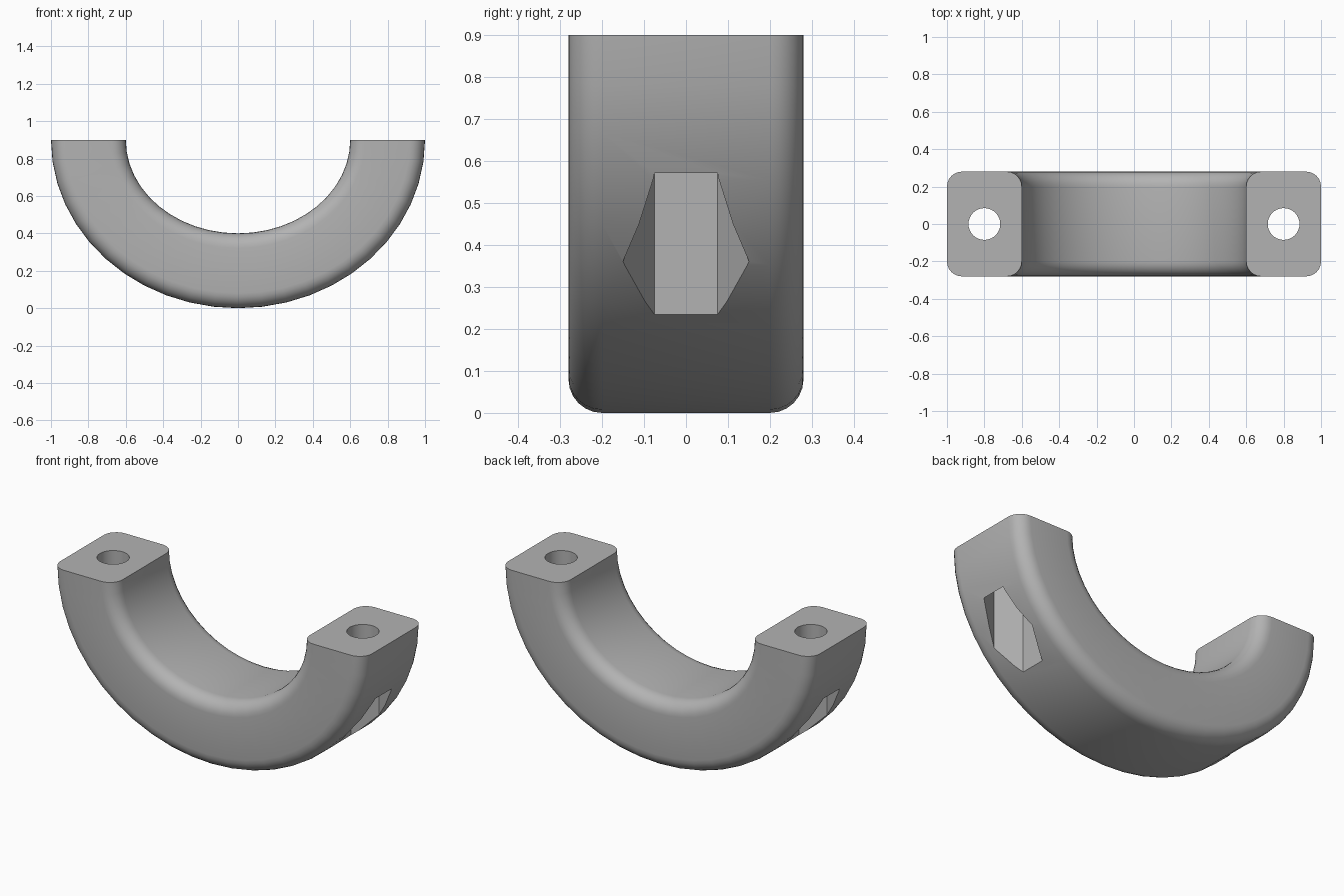
import bpy, bmesh, math
from mathutils import Vector, Matrix

old = bpy.data.objects.get("Cube")
if old:
    bpy.data.objects.remove(old, do_unlink=True)

# Main sizes
TOP = 0.9
THICK = 0.4
INNER_X, INNER_Z = 0.6, 0.5
HALF_DEPTH = 0.28
ROUND = 0.08
STEPS = 24
BOLT_X = 0.8

grey = bpy.data.materials.new("plain grey")
grey.use_nodes = True
colour = (0.45, 0.45, 0.45, 1)
grey.diffuse_color = colour
grey.node_tree.nodes["Principled BSDF"].inputs["Base Color"].default_value = colour


def add_object(name, bm):
    bmesh.ops.recalc_face_normals(bm, faces=bm.faces)
    mesh = bpy.data.meshes.new(name)
    bm.to_mesh(mesh)
    bm.free()
    mesh.materials.append(grey)
    obj = bpy.data.objects.new(name, mesh)
    bpy.context.collection.objects.link(obj)
    return obj


def rounded_section(arc=6):
    """Rounded rectangle: u runs outward through the band, v along its depth."""
    points = []
    corners = [(1, 1), (0, 1), (0, -1), (1, -1)]
    for quarter, (side, sign) in enumerate(corners):
        cu = THICK - ROUND if side else ROUND
        cv = sign * (HALF_DEPTH - ROUND)
        for i in range(arc + 1):
            a = math.pi / 2 * (quarter + i / arc)
            points.append((cu + ROUND * math.cos(a), cv + ROUND * math.sin(a)))
    return points


# Half-ring band swept through a half turn, with flat ends
bm = bmesh.new()
section = rounded_section()
rings = []
for step in range(STEPS + 1):
    a = math.pi * step / STEPS
    rings.append([bm.verts.new(((INNER_X + u) * math.cos(a), v,
                                TOP - (INNER_Z + u) * math.sin(a)))
                  for u, v in section])
for r0, r1 in zip(rings, rings[1:]):
    for i in range(len(section)):
        j = (i + 1) % len(section)
        bm.faces.new((r0[i], r0[j], r1[j], r1[i]))
bm.faces.new(rings[0])
bm.faces.new(rings[-1])
band = add_object("clamp_half", bm)


def prism(name, x, radius, sides, bottom, top, turn=0):
    bm = bmesh.new()
    place = (Matrix.Translation((x, 0, (bottom + top) / 2))
             @ Matrix.Rotation(turn, 4, "Z"))
    bmesh.ops.create_cone(bm, cap_ends=True, segments=sides, radius1=radius,
                          radius2=radius, depth=top - bottom, matrix=place)
    obj = add_object(name, bm)
    obj.hide_render = True
    return obj


# Bolt holes and six-sided nut pockets, cut from both arms
bpy.context.view_layer.objects.active = band
for side in (-1, 1):
    pocket = prism("nut_pocket_cutter", side * BOLT_X, 0.15, 6, -0.2, 0.75)
    # Turn the pocket so that two flats face along x
    corner = min(pocket.data.vertices, key=lambda v: -v.co.y)
    if corner.co.y < 0.145:
        spin = Matrix.Rotation(math.pi / 6, 4, "Z")
        centre = Matrix.Translation((side * BOLT_X, 0, 0))
        pocket.data.transform(centre @ spin @ centre.inverted())
    hole = prism("bolt_hole_cutter", side * BOLT_X, 0.085, 32, -0.3, 1.2)
    for cutter in (pocket, hole):
        cut = band.modifiers.new("cut", "BOOLEAN")
        cut.operation = "DIFFERENCE"
        cut.solver = "EXACT"
        cut.object = cutter
        bpy.ops.object.modifier_apply(modifier=cut.name)
        bpy.data.objects.remove(cutter, do_unlink=True)

# Smooth rounded edges, crisp ends and pockets
bpy.ops.object.select_all(action="DESELECT")
band.select_set(True)
bpy.ops.object.shade_smooth_by_angle(angle=math.radians(30))
